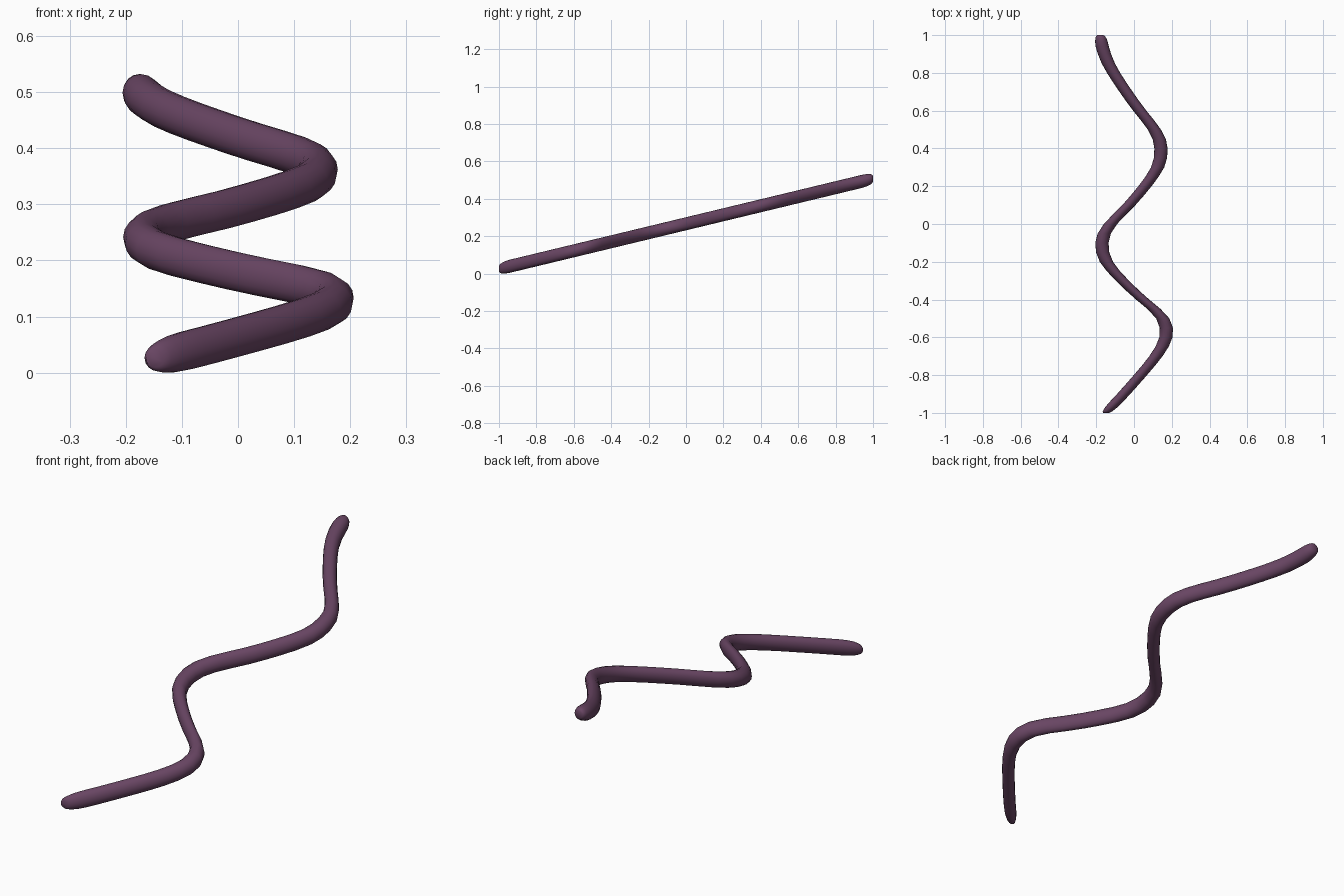
import bpy
import bmesh
import math

cube = bpy.data.objects.get("Cube")
if cube:
    bpy.data.objects.remove(cube, do_unlink=True)

RADIUS, SIDES, CAP = 0.035, 16, 0.06

# Sideways wave of the body, as (y, x)
WAVE = [(-1, -0.148), (-0.85, -0.01), (-0.68, 0.13), (-0.58, 0.172), (-0.49, 0.145),
        (-0.36, 0), (-0.21, -0.14), (-0.11, -0.17), (-0.02, -0.14), (0.13, 0),
        (0.29, 0.12), (0.39, 0.143), (0.48, 0.12), (0.64, 0), (0.82, -0.12),
        (0.92, -0.163), (1, -0.178)]


def slope(i):
    a, b = WAVE[max(i - 1, 0)], WAVE[min(i + 1, len(WAVE) - 1)]
    return (b[1] - a[1]) / (b[0] - a[0])


def wave_x(y):
    """Smooth cubic through the wave points."""
    i = max(k for k in range(len(WAVE) - 1) if k == 0 or WAVE[k][0] <= y)
    (y0, x0), (y1, x1) = WAVE[i], WAVE[i + 1]
    h = y1 - y0
    t = (y - y0) / h
    s = 1 - t
    return (x0 * (1 + 2 * t) * s * s + x1 * (3 - 2 * t) * t * t
            + h * t * s * (slope(i) * s - slope(i + 1) * t))


def body_radius(y):
    """Full thickness, rounded off at both tips."""
    e = min(1 - abs(y), CAP) / CAP
    return RADIUS * (0.45 + 0.55 * math.sqrt(1 - (1 - e) ** 2))


# Ring positions: dense at the tips, even along the body
tips = [0, 0.006, 0.018, 0.035, CAP]
stations = [-1 + t for t in tips]
stations += [-0.9 + 1.8 * k / 36 for k in range(37)]
stations += [1 - t for t in reversed(tips)]

# Body: upright circular sections swept along the rising wave
bm = bmesh.new()
rings = []
for y in stations:
    x, z, r = wave_x(y), 0.268 + 0.241 * y, body_radius(y)
    angles = [math.tau * k / SIDES for k in range(SIDES)]
    rings.append([bm.verts.new((x + r * math.cos(a), y, z + r * math.sin(a)))
                  for a in angles])
for a, b in zip(rings, rings[1:]):
    for k in range(SIDES):
        n = (k + 1) % SIDES
        bm.faces.new((a[k], a[n], b[n], b[k]))
bm.faces.new(rings[0])
bm.faces.new(rings[-1])
bmesh.ops.recalc_face_normals(bm, faces=bm.faces)

# Stand it on the ground
low = min(v.co.z for v in bm.verts)
bmesh.ops.translate(bm, verts=bm.verts, vec=(0, 0, -low))
mesh = bpy.data.meshes.new("worm_body")
bm.to_mesh(mesh)
bm.free()

body = bpy.data.objects.new("worm_body", mesh)
bpy.context.collection.objects.link(body)

# Dull purple skin
skin = bpy.data.materials.new("purple_skin")
skin.use_nodes = True
color = (0.14, 0.06, 0.125, 1)
skin.diffuse_color = color
skin.node_tree.nodes["Principled BSDF"].inputs["Base Color"].default_value = color
mesh.materials.append(skin)

bpy.ops.object.select_all(action="DESELECT")
body.select_set(True)
bpy.context.view_layer.objects.active = body
bpy.ops.object.shade_smooth_by_angle(angle=math.radians(60))
